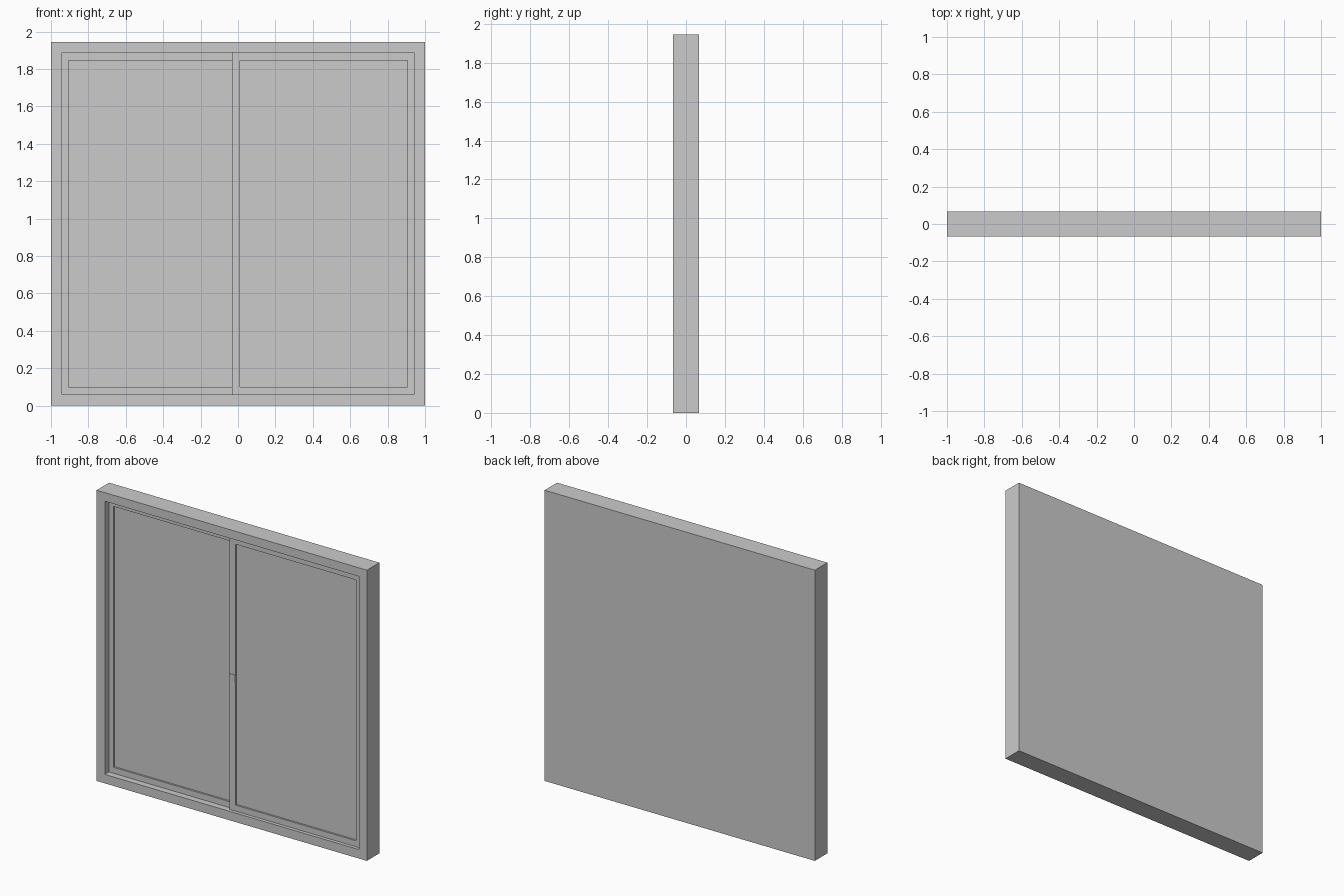
import bpy
import bmesh

cube = bpy.data.objects.get("Cube")
if cube:
    bpy.data.objects.remove(cube, do_unlink=True)

grey = bpy.data.materials.new("light_grey")
grey.use_nodes = True
grey.diffuse_color = (0.6, 0.6, 0.6, 1)
grey.node_tree.nodes["Principled BSDF"].inputs["Base Color"].default_value = (0.6, 0.6, 0.6, 1)


def rect(bm, bounds, y):
    """Corner vertices of an upright rectangle (x0, x1, z0, z1)."""
    x0, x1, z0, z1 = bounds
    return [bm.verts.new((x, y, z)) for x, z in ((x0, z0), (x1, z0), (x1, z1), (x0, z1))]


def panel(name, outer, front, back, inner=None, floor=None):
    """Solid slab, with an optional rectangular recess in its front."""
    bm = bmesh.new()
    loops = [rect(bm, outer, back), rect(bm, outer, front)]
    if inner:
        loops += [rect(bm, inner, front), rect(bm, inner, floor)]
    for a, b in zip(loops, loops[1:]):
        for i in range(4):
            j = (i + 1) % 4
            bm.faces.new((a[i], a[j], b[j], b[i]))
    bm.faces.new(loops[0])
    bm.faces.new(loops[-1])
    bmesh.ops.recalc_face_normals(bm, faces=bm.faces)
    mesh = bpy.data.meshes.new(name)
    bm.to_mesh(mesh)
    bm.free()
    mesh.materials.append(grey)
    obj = bpy.data.objects.new(name, mesh)
    bpy.context.collection.objects.link(obj)
    return obj


# Depths of the layers, from front to back
FRONT, NEAR, FAR, BACK = -0.066, -0.043, -0.023, 0.066
PANE = 0.012
BOTTOM, TOP = 0.06, 1.887

# Outer frame with a closed back
panel("window_frame", (-1, 1, 0, 1.945), FRONT, BACK, (-0.94, 0.94, BOTTOM, TOP), 0.02)

# Sliding sashes, one behind the other, each with a sunken pane
panel("rear_sash", (-0.94, 0.01, BOTTOM, TOP), FAR, 0.02,
      (-0.907, -0.03, 0.1, 1.845), FAR + PANE)
panel("front_sash", (-0.033, 0.94, BOTTOM, TOP), NEAR, FAR,
      (0.01, 0.905, 0.1, 1.845), NEAR + PANE)

# Thin latch plate on the meeting stile
panel("latch_plate", (-0.033, 0.01, 0.915, 0.97), NEAR - 0.003, NEAR)
